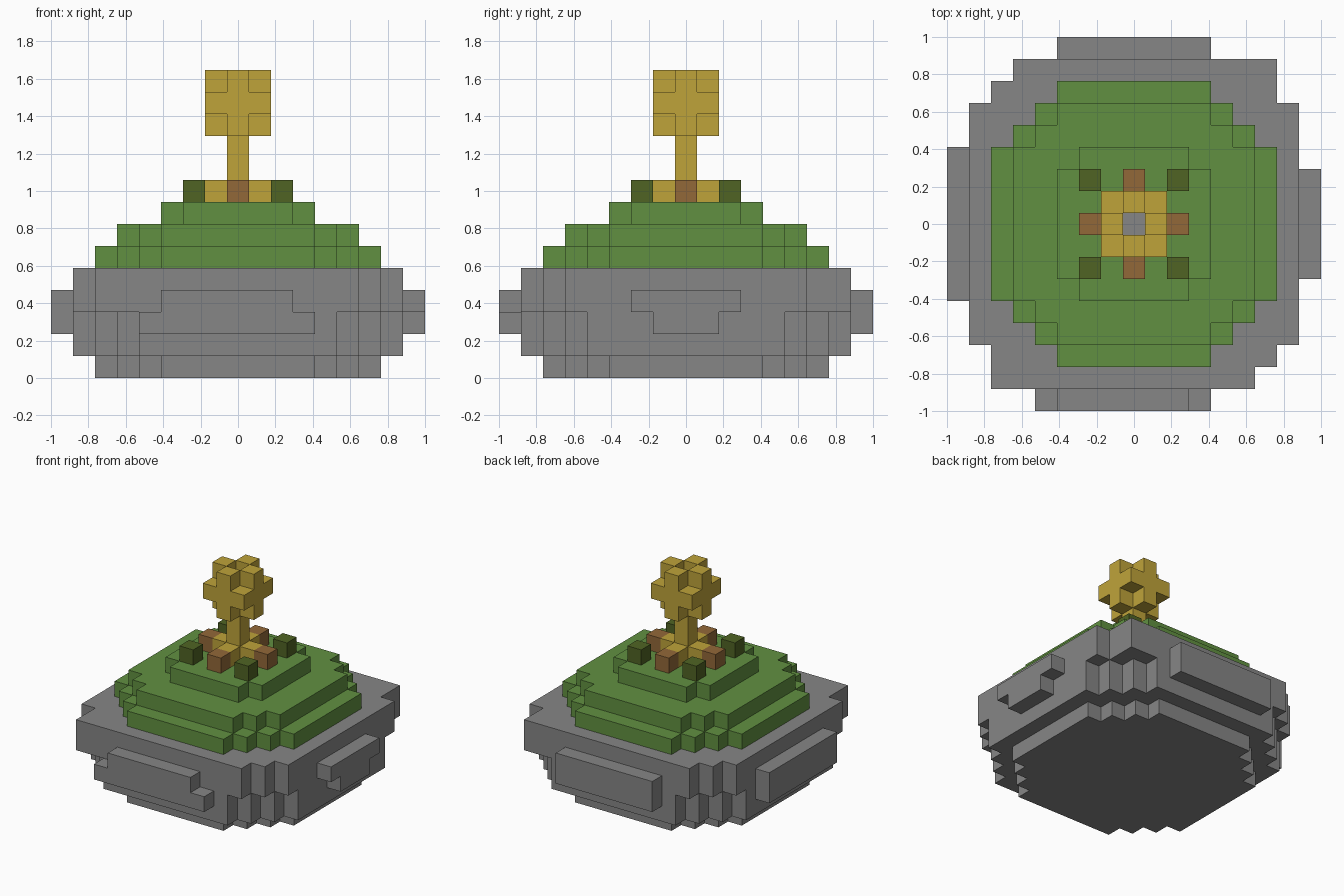
import bpy
import bmesh
from mathutils import Vector

cube = bpy.data.objects.get("Cube")
if cube:
    bpy.data.objects.remove(cube, do_unlink=True)

U = 2 / 17  # edge length of one block


def material(name, r, g, b):
    mat = bpy.data.materials.new(name)
    mat.use_nodes = True
    mat.diffuse_color = (r, g, b, 1)
    mat.node_tree.nodes["Principled BSDF"].inputs["Base Color"].default_value = (r, g, b, 1)
    return mat


stone = material("stone grey", 0.24, 0.24, 0.24)
grass = material("grass green", 0.12, 0.28, 0.053)
gold = material("gold", 0.52, 0.37, 0.042)
brown = material("brown", 0.29, 0.14, 0.04)
leaf = material("dark leaf green", 0.08, 0.127, 0.017)


def box(xs, ys, zs):
    """Block cells in inclusive ranges."""
    return {(x, y, z) for x in range(xs[0], xs[1] + 1)
            for y in range(ys[0], ys[1] + 1) for z in range(zs[0], zs[1] + 1)}


def slab(z, half, cut):
    """One square layer with stepped corners."""
    return {c for c in box((-half, half), (-half, half), (z, z))
            if abs(c[0]) + abs(c[1]) <= cut}


# Stone base: stepped layers with bulging side plates
base = slab(0, 6, 9) | slab(1, 7, 11) | slab(2, 7, 11) | slab(3, 7, 12) | slab(4, 7, 12)
base |= box((-4, 3), (-8, -8), (2, 2)) | box((-3, 2), (-8, -8), (3, 3))   # front plate
base |= box((-3, 3), (8, 8), (2, 3))                                      # back plate
base |= box((8, 8), (-1, 1), (2, 2)) | box((8, 8), (-2, 2), (3, 3))       # left plate
base |= box((-8, -8), (-3, 3), (2, 3))                                    # right plate
base |= {(-6, -7, 3), (-6, -7, 4), (6, 7, 3), (6, 7, 4)}                  # corner blocks

# Grassy mound
mound = slab(5, 6, 9) | slab(6, 5, 8) | slab(7, 3, 5)

# Flower: foot, stem and head without its corner blocks
foot_and_stem = slab(8, 1, 1) | box((0, 0), (0, 0), (9, 10))
head = {c for c in box((-1, 1), (-1, 1), (11, 13))
        if abs(c[0]) + abs(c[1]) + abs(c[2] - 12) < 3}
core = {(0, 0, 12)}
head -= core | {(0, 0, 13)}

# Small blocks around the foot
roots = {(2, 0, 8), (-2, 0, 8), (0, 2, 8), (0, -2, 8)}
bushes = {(x, y, 8) for x in (-2, 2) for y in (-2, 2)}

parts = [("stone_base", base, stone), ("grass_mound", mound, grass),
         ("flower_stem", foot_and_stem, gold), ("flower_head", head, gold),
         ("flower_core", core, stone), ("root_blocks", roots, brown),
         ("corner_bushes", bushes, leaf)]
filled = set().union(*(cells for _, cells, _ in parts))


def build(name, cells, mat):
    """Make a mesh of the exposed block faces."""
    bm = bmesh.new()
    corners = {}

    def vert(p):
        key = tuple(round(2 * v) for v in p)
        if key not in corners:
            corners[key] = bm.verts.new(p * U)
        return corners[key]

    for cell in sorted(cells):
        middle = Vector(cell) + Vector((0, 0, 0.5))
        for axis in range(3):
            for sign in (-1, 1):
                n = Vector((0, 0, 0))
                n[axis] = sign
                if tuple(int(a + b) for a, b in zip(cell, n)) in filled:
                    continue
                a = Vector((0, 0, 0))
                a[(axis + 1) % 3] = 0.5
                b = n.cross(a)
                c = middle + n / 2
                bm.faces.new([vert(c + d) for d in (a + b, b - a, -a - b, a - b)])
    mesh = bpy.data.meshes.new(name)
    bm.to_mesh(mesh)
    bm.free()
    mesh.materials.append(mat)
    bpy.context.collection.objects.link(bpy.data.objects.new(name, mesh))


for part in parts:
    build(*part)
